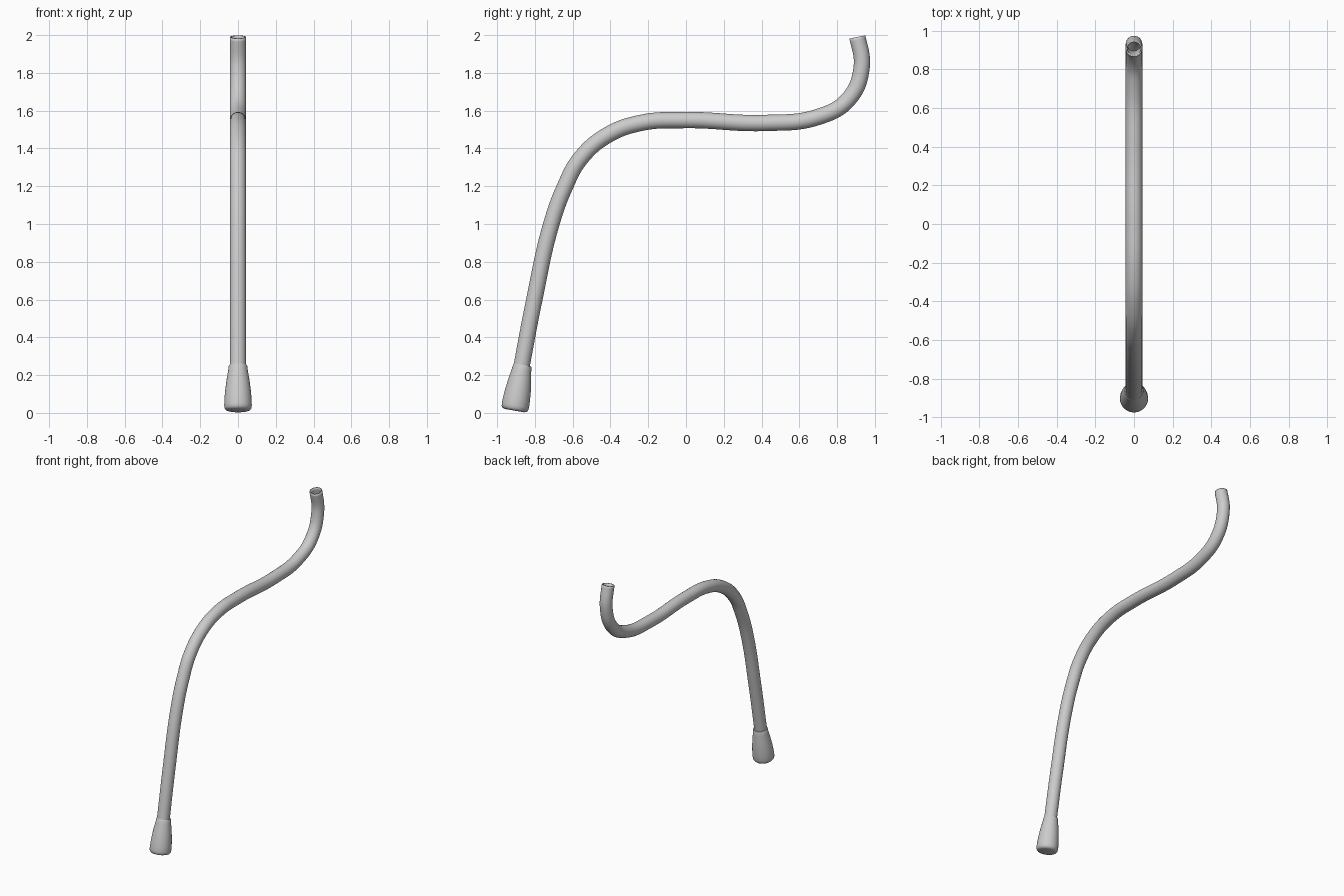
import bpy, bmesh, math
from mathutils import Vector, Matrix

if "Cube" in bpy.data.objects:
    bpy.data.objects.remove(bpy.data.objects["Cube"])

# Bent tube: bezier centre line in the YZ plane, open at the ends
path = [(-0.897, 0.10), (-0.868, 0.26), (-0.803, 0.60), (-0.713, 1.00),
        (-0.640, 1.20), (-0.560, 1.345), (-0.420, 1.468), (-0.240, 1.535),
        (0.0, 1.55), (0.42, 1.535), (0.70, 1.567), (0.86, 1.66),
        (0.93, 1.83), (0.907, 1.990)]
cu = bpy.data.curves.new("bent_tube", 'CURVE')
cu.dimensions = '3D'
cu.resolution_u = 10
cu.bevel_depth = 0.043
cu.bevel_resolution = 10
sp = cu.splines.new('BEZIER')
sp.bezier_points.add(len(path) - 1)
for bp, (y, z) in zip(sp.bezier_points, path):
    bp.co = (0, y, z)
    bp.handle_left_type = bp.handle_right_type = 'AUTO'
# Fix the tangent at the upper mouth
end = sp.bezier_points[-1]
end.handle_left_type = end.handle_right_type = 'FREE'
d = Vector((0, -0.2, 0.98)) * 0.055
end.handle_left = Vector((0, *path[-1])) - d
end.handle_right = Vector((0, *path[-1])) + d
tube = bpy.data.objects.new("bent_tube", cu)
bpy.context.collection.objects.link(tube)
bpy.context.view_layer.objects.active = tube
tube.select_set(True)
bpy.ops.object.convert(target='MESH')
tube = bpy.context.object
wall = tube.modifiers.new("wall", 'SOLIDIFY')
wall.thickness = 0.008
wall.offset = -1
bpy.ops.object.shade_smooth_by_angle(angle=math.radians(40))
tube.select_set(False)

# Rubber foot: lathed profile (radius, height along the axis)
profile = [(0, 0), (0.052, 0), (0.064, 0.004), (0.071, 0.013), (0.073, 0.028),
           (0.072, 0.06), (0.068, 0.11), (0.060, 0.17), (0.052, 0.215),
           (0.049, 0.24), (0.046, 0.246), (0.040, 0.246)]
bm = bmesh.new()
vs = [bm.verts.new((r, 0, z)) for r, z in profile]
es = [bm.edges.new(p) for p in zip(vs, vs[1:])]
bmesh.ops.spin(bm, geom=vs + es, cent=(0, 0, 0), axis=(0, 0, 1),
               angle=math.tau, steps=40, use_duplicate=False)
bmesh.ops.remove_doubles(bm, verts=bm.verts, dist=1e-5)
bmesh.ops.recalc_face_normals(bm, faces=bm.faces)
me = bpy.data.meshes.new("rubber_foot")
bm.to_mesh(me)
bm.free()
foot = bpy.data.objects.new("rubber_foot", me)
bpy.context.collection.objects.link(foot)
foot.location = (0, -0.908, 0.012)
foot.rotation_euler = (math.radians(-10), 0, 0)
bpy.context.view_layer.objects.active = foot
foot.select_set(True)
bpy.ops.object.shade_smooth_by_angle(angle=math.radians(40))
